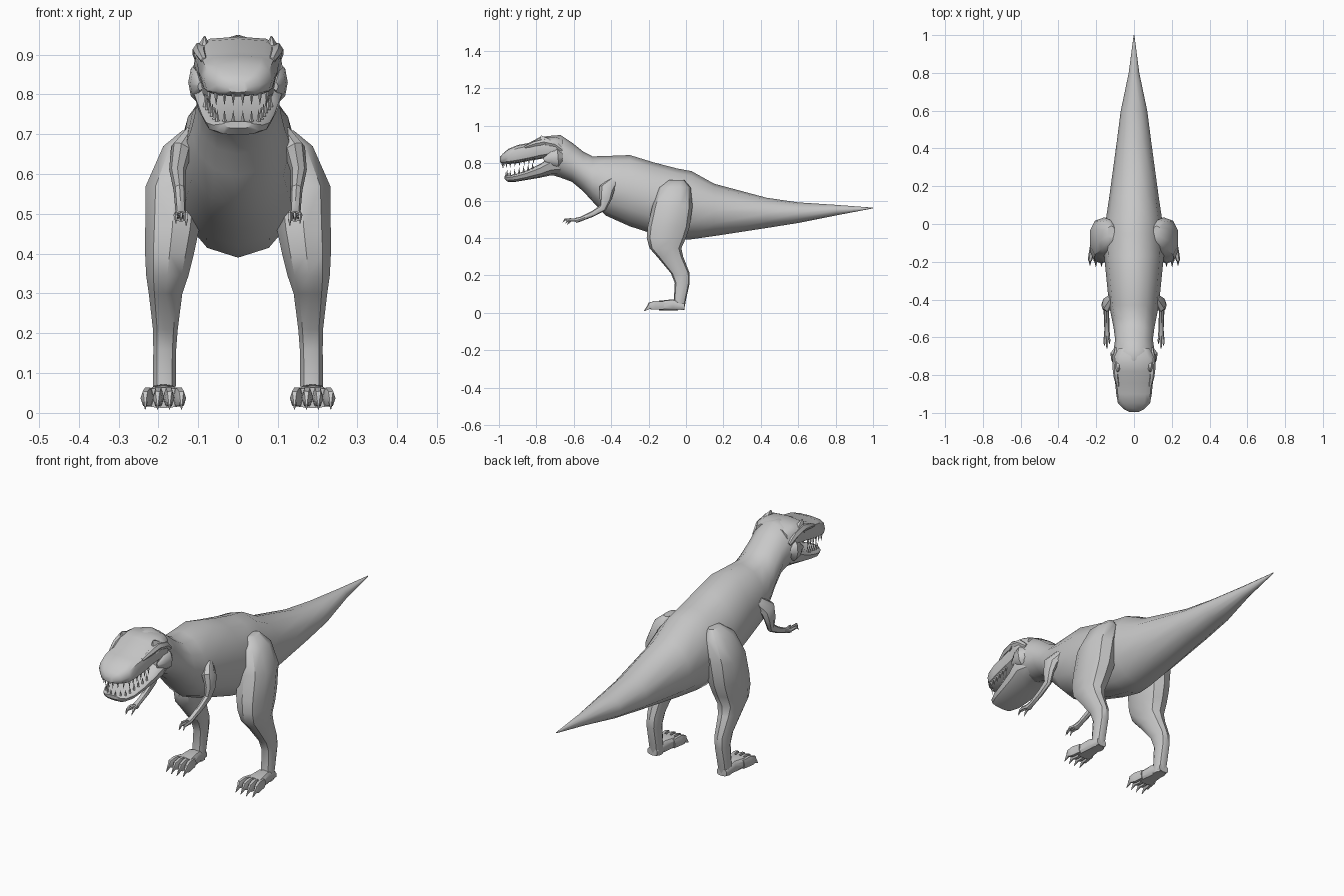
import bpy, bmesh, math
from mathutils import Vector

hide = bpy.data.materials.new("grey hide")
hide.diffuse_color = (0.58, 0.58, 0.58, 1)


def spow(v, p):
    return math.copysign(abs(v) ** p, v)


def loft(name, rings, mirror=False, angle=40):
    """Skin a list of equal-length point rings and cap both ends."""
    bm = bmesh.new()
    loops = [[bm.verts.new(p) for p in r] for r in rings]
    n = len(loops[0])
    for a, b in zip(loops, loops[1:]):
        for i in range(n):
            j = (i + 1) % n
            bm.faces.new((a[i], a[j], b[j], b[i]))
    bm.faces.new(loops[0])
    bm.faces.new(loops[-1])
    bmesh.ops.recalc_face_normals(bm, faces=bm.faces)
    return finish(name, bm, mirror, angle)


def finish(name, bm, mirror=False, angle=40):
    me = bpy.data.meshes.new(name)
    bm.to_mesh(me)
    bm.free()
    me.materials.append(hide)
    ob = bpy.data.objects.new(name, me)
    bpy.context.collection.objects.link(ob)
    if mirror:
        ob.modifiers.new("mirror", 'MIRROR')
    bpy.ops.object.select_all(action='DESELECT')
    ob.select_set(True)
    bpy.context.view_layer.objects.active = ob
    bpy.ops.object.shade_smooth_by_angle(angle=math.radians(angle))
    return ob


def slice_y(y, zb, zt, hw, p=1.0, n=12, x=0.0, mid=0.48):
    """Upright cross-section; mid is the relative height of the widest point."""
    zm = zb + (zt - zb) * mid
    out = []
    for i in range(n):
        a = 2 * math.pi * i / n
        c = spow(math.cos(a), p)
        out.append((x + hw * spow(math.sin(a), p), y,
                    zm + c * ((zt - zm) if c > 0 else (zm - zb))))
    return out


def slice_z(z, yf, yb, xi, xo, n=10):
    """Level cross-section of a leg."""
    return [((xi + xo) / 2 + (xo - xi) / 2 * spow(math.sin(a), 0.85),
             (yf + yb) / 2 + (yb - yf) / 2 * spow(math.cos(a), 0.85), z)
            for a in (2 * math.pi * i / n for i in range(n))]


def tube(name, path, n=6, mirror=True):
    """Limb along a path of (x, y, z, side radius, depth radius)."""
    pts = [Vector(p[:3]) for p in path]
    rings = []
    for i, p in enumerate(path):
        t = (pts[min(i + 1, len(pts) - 1)] - pts[max(i - 1, 0)]).normalized()
        u = Vector((1, 0, 0))
        u = (u - t * u.dot(t)).normalized()
        v = t.cross(u)
        rings.append([pts[i] + u * p[3] * math.cos(a) + v * p[4] * math.sin(a)
                      for a in (2 * math.pi * k / n for k in range(n))])
    return loft(name, rings, mirror)


# Tail, trunk, neck and back of head: y, bottom, top, half width
loft("body", [slice_y(*s) for s in [
    (1.0, 0.558, 0.562, 0.002), (0.8, 0.52, 0.577, 0.028),
    (0.6, 0.48, 0.59, 0.07), (0.43, 0.453, 0.615, 0.092),
    (0.15, 0.41, 0.69, 0.13), (0.03, 0.393, 0.757, 0.148),
    (-0.05, 0.39, 0.772, 0.155), (-0.17, 0.42, 0.803, 0.158),
    (-0.30, 0.462, 0.843, 0.145), (-0.43, 0.52, 0.838, 0.132),
    (-0.50, 0.595, 0.836, 0.118), (-0.55, 0.65, 0.862, 0.108),
    (-0.61, 0.70, 0.91, 0.10), (-0.67, 0.722, 0.95, 0.108),
    (-0.72, 0.738, 0.947, 0.112), (-0.745, 0.76, 0.94, 0.09)]])

# Skull and snout
loft("upper_head", [slice_y(y, b, t, w, 0.62) for y, b, t, w in [
    (-0.66, 0.80, 0.935, 0.09), (-0.70, 0.80, 0.945, 0.112),
    (-0.735, 0.83, 0.945, 0.108), (-0.78, 0.822, 0.94, 0.102),
    (-0.84, 0.812, 0.908, 0.10), (-0.90, 0.80, 0.897, 0.094),
    (-0.95, 0.795, 0.876, 0.085), (-0.98, 0.798, 0.85, 0.055),
    (-0.995, 0.805, 0.832, 0.025)]])

# Lower jaw
loft("lower_jaw", [slice_y(y, b, t, w, 0.75, mid=0.7) for y, b, t, w in [
    (-0.67, 0.735, 0.85, 0.095), (-0.72, 0.735, 0.835, 0.112),
    (-0.78, 0.722, 0.795, 0.10), (-0.85, 0.71, 0.762, 0.09),
    (-0.91, 0.70, 0.742, 0.08), (-0.95, 0.698, 0.734, 0.062),
    (-0.97, 0.715, 0.732, 0.035)]])

# Cheek flares, brow ridges and horns
tube("cheek", [(0.085, -0.655, 0.83, 0.015, 0.02), (0.102, -0.69, 0.83, 0.024, 0.05),
               (0.104, -0.72, 0.825, 0.016, 0.035), (0.095, -0.76, 0.82, 0.006, 0.01)], 8)
tube("brow_ridge", [(0.085, -0.86, 0.885, 0.008, 0.008), (0.094, -0.81, 0.903, 0.014, 0.014),
                    (0.094, -0.76, 0.913, 0.02, 0.018), (0.098, -0.70, 0.90, 0.016, 0.018),
                    (0.095, -0.66, 0.87, 0.008, 0.01)])
tube("brow_horn", [(0.085, -0.75, 0.90, 0.026, 0.045), (0.085, -0.765, 0.925, 0.014, 0.025),
                   (0.084, -0.775, 0.946, 0.002, 0.003)])


def teeth(name, row, length):
    """Row of pointed teeth; negative length points down."""
    bm = bmesh.new()
    for x, y, z in row:
        for s in ((1, -1) if x else (1,)):
            base = [bm.verts.new((s * x + 0.006 * math.cos(a), y + 0.006 * math.sin(a), z))
                    for a in (0, math.pi / 2, math.pi, 3 * math.pi / 2)]
            tip = bm.verts.new((s * x, y, z + length))
            bm.faces.new(base)
            for i in range(4):
                bm.faces.new((base[i], base[(i + 1) % 4], tip))
    bmesh.ops.recalc_face_normals(bm, faces=bm.faces)
    finish(name, bm, angle=20)


teeth("upper_teeth", [(0.012, -0.982, 0.806), (0.034, -0.974, 0.806), (0.055, -0.96, 0.806)]
      + [(0.072 + 0.003 * i, -0.94 + 0.025 * i, 0.808 + 0.004 * i) for i in range(6)], -0.034)
teeth("lower_teeth", [(0.012, -0.962, 0.726), (0.034, -0.953, 0.728)]
      + [(0.052 + 0.006 * i, -0.94 + 0.024 * i, 0.729 + 0.008 * i) for i in range(6)], 0.034)

# Legs: z, front, back, inner, outer
loft("leg", [slice_z(*s) for s in [
    (0.71, -0.09, -0.01, 0.10, 0.14), (0.67, -0.145, 0.025, 0.08, 0.19),
    (0.57, -0.18, 0.035, 0.08, 0.235), (0.46, -0.205, 0.02, 0.095, 0.236),
    (0.40, -0.21, 0.0, 0.108, 0.236), (0.345, -0.195, -0.025, 0.122, 0.233),
    (0.30, -0.155, -0.015, 0.138, 0.226), (0.21, -0.08, 0.02, 0.15, 0.215),
    (0.16, -0.06, 0.02, 0.154, 0.214), (0.07, -0.065, 0.0, 0.155, 0.215),
    (0.015, -0.07, -0.01, 0.158, 0.212)]], True)

# Feet, toes and claws
loft("foot", [slice_y(y, b, t, w, 0.6, 10, 0.187) for y, b, t, w in [
    (-0.008, 0.015, 0.05, 0.026), (-0.07, 0.012, 0.072, 0.033),
    (-0.145, 0.012, 0.064, 0.045)]], True)
for i, x in enumerate((0.148, 0.174, 0.2, 0.227)):
    dx = (i - 1.5) * 0.004
    y = -0.004 * (i in (1, 2))
    tube(f"toe_{i + 1}", [(x - dx, -0.12, 0.038, 0.013, 0.024), (x, -0.165, 0.04, 0.014, 0.027),
                          (x + dx, y - 0.19, 0.036, 0.012, 0.022),
                          (x + dx, y - 0.197, 0.03, 0.007, 0.012),
                          (x + dx, y - 0.222, 0.009, 0.001, 0.001)])

# Arms and fingers
tube("arm", [(0.115, -0.39, 0.70, 0.02, 0.025), (0.142, -0.425, 0.66, 0.028, 0.042),
             (0.152, -0.43, 0.61, 0.021, 0.032), (0.147, -0.445, 0.56, 0.015, 0.02),
             (0.145, -0.50, 0.528, 0.014, 0.015), (0.144, -0.56, 0.502, 0.013, 0.012),
             (0.143, -0.59, 0.493, 0.017, 0.014)], 8)
for i, (x, y, z) in enumerate([(0.13, -0.635, 0.482), (0.143, -0.66, 0.494), (0.156, -0.645, 0.488)]):
    tube(f"finger_{i + 1}", [(0.143 + (x - 0.143) * 0.6, -0.58, 0.494, 0.007, 0.009),
                             (x, -0.615, 0.497, 0.006, 0.009),
                             (x, y + 0.012, z + 0.005, 0.005, 0.006),
                             (x, y, z - 0.012, 0.001, 0.001)], 5)
